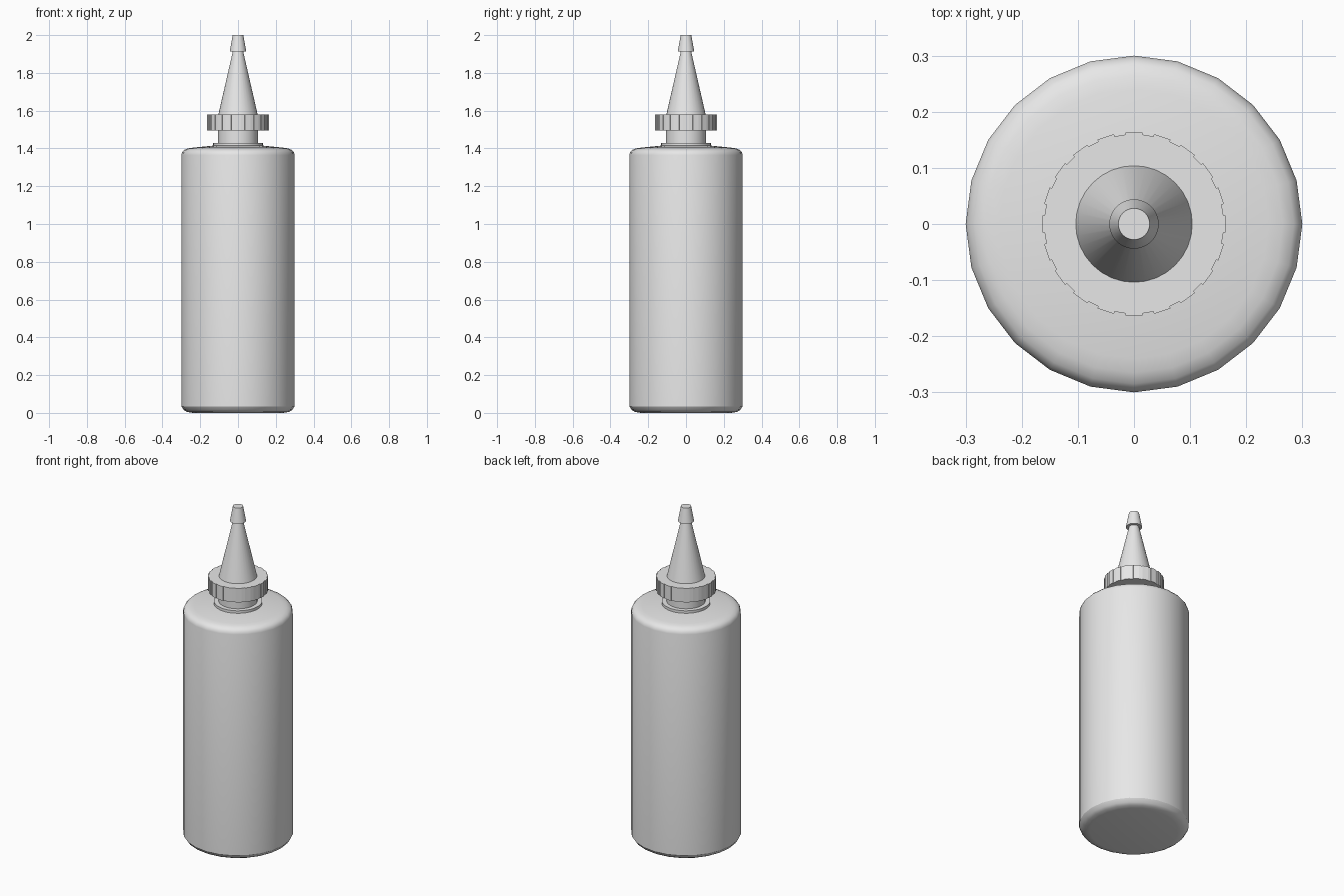
import bpy, bmesh, math

if "Cube" in bpy.data.objects:
    bpy.data.objects.remove(bpy.data.objects["Cube"], do_unlink=True)

# Single plastic colour
plastic = bpy.data.materials.new("grey_plastic")
plastic.use_nodes = True
GREY = (0.8, 0.8, 0.8, 1.0)
plastic.diffuse_color = GREY
plastic.node_tree.nodes["Principled BSDF"].inputs["Base Color"].default_value = GREY


def finish(name, bm):
    """Turn a bmesh into a smooth-shaded object that keeps hard edges."""
    bmesh.ops.recalc_face_normals(bm, faces=bm.faces)
    mesh = bpy.data.meshes.new(name)
    bm.to_mesh(mesh)
    bm.free()
    mesh.materials.append(plastic)
    obj = bpy.data.objects.new(name, mesh)
    bpy.context.collection.objects.link(obj)
    bpy.ops.object.select_all(action='DESELECT')
    obj.select_set(True)
    bpy.context.view_layer.objects.active = obj
    bpy.ops.object.shade_smooth_by_angle(angle=math.radians(30))
    return obj


def lathe(name, profile, angles, offsets=None):
    """Skin rings of (radius, z) around z, with flat caps at both ends."""
    bm = bmesh.new()
    offsets = offsets or [0.0] * len(angles)
    rings = [[bm.verts.new(((r + o) * math.cos(a), (r + o) * math.sin(a), z))
              for a, o in zip(angles, offsets)] for r, z in profile]
    n = len(angles)
    for low, high in zip(rings, rings[1:]):
        for i in range(n):
            j = (i + 1) % n
            bm.faces.new((low[i], low[j], high[j], high[i]))
    bm.faces.new(rings[0][::-1])
    bm.faces.new(rings[-1])
    return finish(name, bm)


def circle(n):
    return [math.tau * i / n for i in range(n)]


# Bottle with rounded base and shoulder
lathe("bottle_body", [
    (0.24, 0.0), (0.27, 0.005), (0.287, 0.015), (0.30, 0.035),
    (0.30, 1.365), (0.296, 1.38), (0.285, 1.392), (0.265, 1.40),
    (0.24, 1.404), (0.12, 1.416)], circle(24))

# Collar and neck
lathe("neck_collar", [(0.132, 1.405), (0.132, 1.43)], circle(32))
lathe("bottle_neck", [(0.106, 1.41), (0.106, 1.51)], circle(32))

# Screw cap with grip ribs around its rim
RIBS = 20
rib_angles, rib_offsets = [], []
for i in range(RIBS):
    mid = math.tau * i / RIBS
    for deg, off in ((-5.6, 0.0), (-5.4, 0.004), (5.4, 0.004), (5.6, 0.0)):
        rib_angles.append(mid + math.radians(deg))
        rib_offsets.append(off)
lathe("screw_cap", [(0.160, 1.495), (0.160, 1.58)], rib_angles, rib_offsets)

# Tapered nozzle and its small tip cover
lathe("nozzle_cone", [(0.105, 1.575), (0.026, 1.92)], circle(32))
lathe("nozzle_tip", [(0.044, 1.912), (0.028, 2.0)], circle(32))
